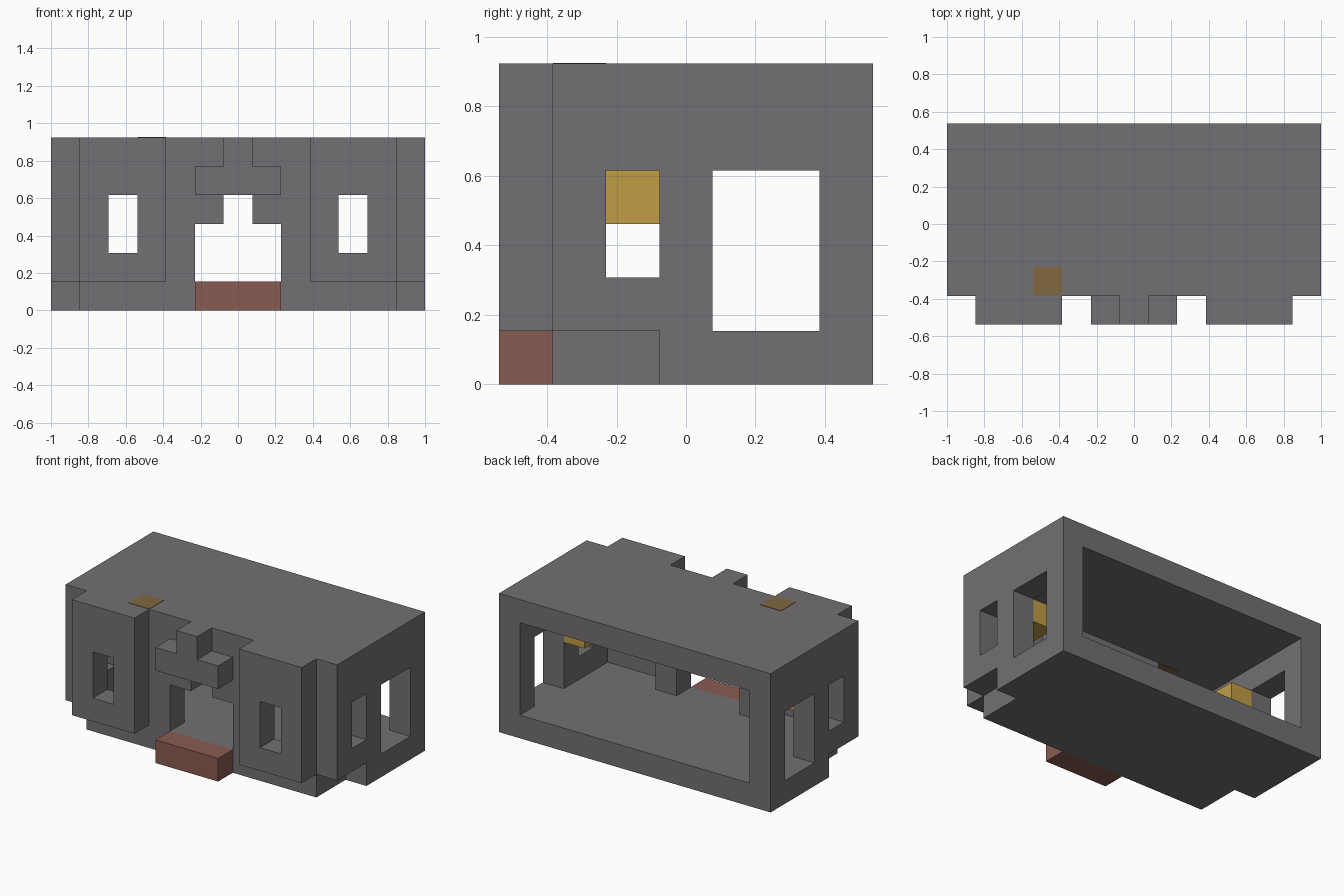
import bpy
import bmesh

if "Cube" in bpy.data.objects:
    bpy.data.objects.remove(bpy.data.objects["Cube"])

U = 2 / 13  # one building block


def material(name, rgb):
    mat = bpy.data.materials.new(name)
    mat.use_nodes = True
    colour = (*rgb, 1)
    mat.diffuse_color = colour
    mat.node_tree.nodes["Principled BSDF"].inputs["Base Color"].default_value = colour
    return mat


GREY = material("stone grey", (0.17, 0.162, 0.173))
BRICK = material("brick brown", (0.25, 0.105, 0.083))
GOLD = material("lamp gold", (0.53, 0.34, 0.06))
BRONZE = material("dull bronze", (0.22, 0.14, 0.05))


def prism(name, outline, z0, z1, mat):
    """Extrude a floor outline, given in blocks, from z0 to z1."""
    bm = bmesh.new()
    base = bm.faces.new([bm.verts.new((x * U, y * U, z0 * U)) for x, y in outline])
    top = bmesh.ops.extrude_face_region(bm, geom=[base])["geom"]
    verts = [v for v in top if isinstance(v, bmesh.types.BMVert)]
    bmesh.ops.translate(bm, verts=verts, vec=(0, 0, (z1 - z0) * U))
    bmesh.ops.recalc_face_normals(bm, faces=bm.faces)
    mesh = bpy.data.meshes.new(name)
    bm.to_mesh(mesh)
    bm.free()
    mesh.materials.append(mat)
    obj = bpy.data.objects.new(name, mesh)
    bpy.context.collection.objects.link(obj)
    return obj


def box(name, x, y, z, mat=GREY):
    outline = [(x[0], y[0]), (x[1], y[0]), (x[1], y[1]), (x[0], y[1])]
    return prism(name, outline, *z, mat)


def mirrored(half):
    """Complete a half outline across x = 0."""
    return half + [(-x, y) for x, y in reversed(half)]


def carve(obj, cutters):
    """Subtract the cutters and bake the result."""
    for cutter in cutters:
        cutter.hide_render = True
        mod = obj.modifiers.new("cut", "BOOLEAN")
        mod.operation = "DIFFERENCE"
        mod.solver = "EXACT"
        mod.object = cutter
    graph = bpy.context.evaluated_depsgraph_get()
    baked = bpy.data.meshes.new_from_object(obj.evaluated_get(graph))
    obj.modifiers.clear()
    obj.data = baked
    for cutter in cutters:
        bpy.data.objects.remove(cutter)


# Hollow shell: open back, alcoves behind the bays, stepped doorway, side windows
shell = box("house_shell", (-6.5, 6.5), (-2.5, 3.5), (0, 6))
room = mirrored([(2.5, -1.5), (2.5, -3), (5.5, -3), (5.5, 4)])
door = [box("door_cutter", (-1.5, 1.5), (-3, 0), (1, 3)),
        box("door_top_cutter", (-0.5, 0.5), (-3, 0), (2, 4))]
windows = [box("small_window_cutter", (-7, 7), (-1.5, -0.5), (2, 4)),
           box("large_window_cutter", (-7, 7), (0.5, 2.5), (1, 4))]
notches = [box("corner_notch_cutter", x, (-3, -0.5), (-1, 1))
           for x in ((-7, -5.5), (5.5, 7))]
carve(shell, [prism("room_cutter", room, 1, 5, GREY)] + door + windows + notches)

# Front bays and the lamps on the inner side walls
for side, s in (("left", 1), ("right", -1)):
    bay = box(side + "_bay", sorted((2.5 * s, 5.5 * s)), (-3.5, -2.5), (1, 6))
    hole = box("bay_window_cutter", sorted((3.5 * s, 4.5 * s)), (-4, -2), (2, 4))
    carve(bay, [hole])
    box(side + "_lamp", sorted((4.5 * s, 5.5 * s)), (-1.5, 0.5), (3, 4), GOLD)

# Canopy over the door, and the doorstep
box("canopy", (-1.5, 1.5), (-3.5, -2.5), (4, 5))
box("canopy_post", (-0.5, 0.5), (-3.5, -2.5), (5, 6))
box("doorstep", (-1.5, 1.5), (-3.5, -2.5), (0, 1), BRICK)

# Coloured block set into the roof
box("roof_block", (-3.5, -2.5), (-2.49, -1.5), (4.985, 6.015), BRONZE)
